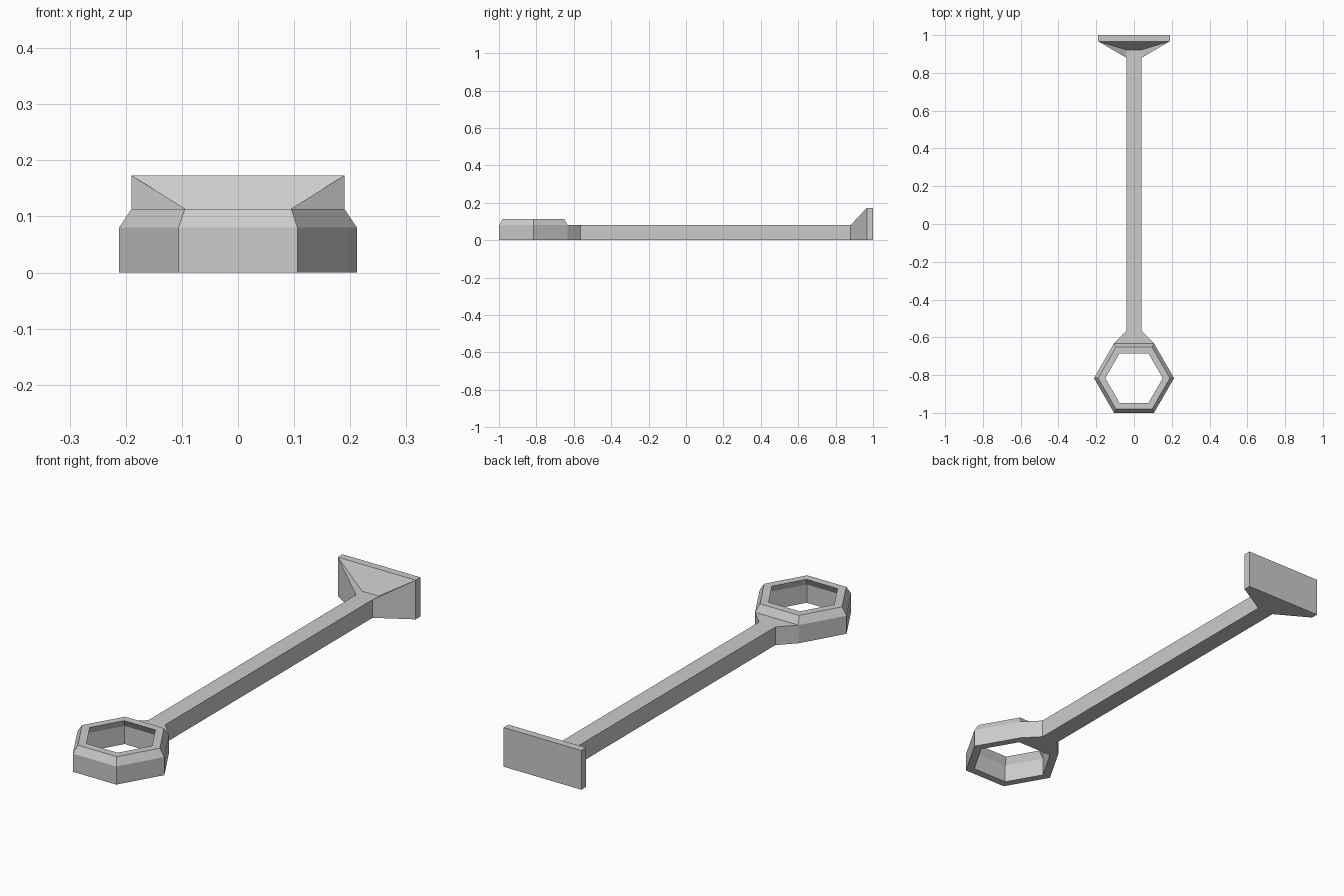
import bpy
import bmesh
from math import cos, sin, pi

if "Cube" in bpy.data.objects:
    bpy.data.objects.remove(bpy.data.objects["Cube"], do_unlink=True)

GREY = (0.6, 0.6, 0.6, 1.0)
metal = bpy.data.materials.new("grey metal")
metal.use_nodes = True
metal.diffuse_color = GREY
metal.node_tree.nodes["Principled BSDF"].inputs["Base Color"].default_value = GREY

HALF_WIDTH, THICK = 0.04, 0.08       # handle section
RING_Y, RING_R = -0.816, 0.212       # hexagon centre and corner radius
NECK_Y, FOOT_Y = -0.565, 0.88        # handle ends
PLATE_Y, PLATE_X, PLATE_Z = 0.967, 0.19, 0.173


def finish(name, bm):
    """Turn a bmesh into a flat-shaded object."""
    bmesh.ops.recalc_face_normals(bm, faces=bm.faces)
    mesh = bpy.data.meshes.new(name)
    bm.to_mesh(mesh)
    bm.free()
    mesh.materials.append(metal)
    obj = bpy.data.objects.new(name, mesh)
    bpy.context.collection.objects.link(obj)
    return obj


def prism(name, outline, z0, z1):
    """Extrude a plan outline from z0 to z1."""
    bm = bmesh.new()
    base = bm.faces.new([bm.verts.new((x, y, z0)) for x, y in outline])
    top = bmesh.ops.extrude_face_region(bm, geom=[base], use_keep_orig=True)["geom"]
    for v in top:
        if isinstance(v, bmesh.types.BMVert):
            v.co.z = z1
    return finish(name, bm)


# Hexagonal ring: closed (radius, height) section swept round six corners
section = [(RING_R, 0), (RING_R, THICK), (0.19, 0.113),
           (0.152, 0.113), (0.173, THICK), (0.173, 0)]
bm = bmesh.new()
loops = [[bm.verts.new((r * cos(k * pi / 3), RING_Y + r * sin(k * pi / 3), z))
          for k in range(6)] for r, z in section]
for i, a in enumerate(loops):
    b = loops[(i + 1) % len(loops)]
    for k in range(6):
        n = (k + 1) % 6
        bm.faces.new((a[k], a[n], b[n], b[k]))
finish("hexagon_ring", bm)

# Handle with a neck flaring out to the ring's flat side
flat_y = RING_Y + RING_R * cos(pi / 6)
side = [(RING_R / 2, flat_y), (HALF_WIDTH, NECK_Y), (HALF_WIDTH, FOOT_Y)]
prism("handle", side + [(-x, y) for x, y in reversed(side)], 0, THICK)

# Upright end plate
prism("end_plate", [(-PLATE_X, PLATE_Y), (PLATE_X, PLATE_Y),
                    (PLATE_X, 1), (-PLATE_X, 1)], 0, PLATE_Z)

# Flared gusset between handle and plate
bm = bmesh.new()
corners = []
for s in (-1, 1):
    corners.append([bm.verts.new(co) for co in (
        (s * HALF_WIDTH, FOOT_Y, 0), (s * PLATE_X, PLATE_Y, 0),
        (s * PLATE_X, PLATE_Y, PLATE_Z), (s * HALF_WIDTH, FOOT_Y, THICK),
        (s * HALF_WIDTH, 0.922, THICK))])
for low, out, high, near, inner in corners:
    bm.faces.new((low, out, high, near))     # side wall
    bm.faces.new((near, high, inner))        # small side slope
left, right = corners
for i, j in ((0, 1), (1, 2), (2, 4), (4, 3), (3, 0)):
    bm.faces.new((left[i], left[j], right[j], right[i]))
finish("gusset", bm)
